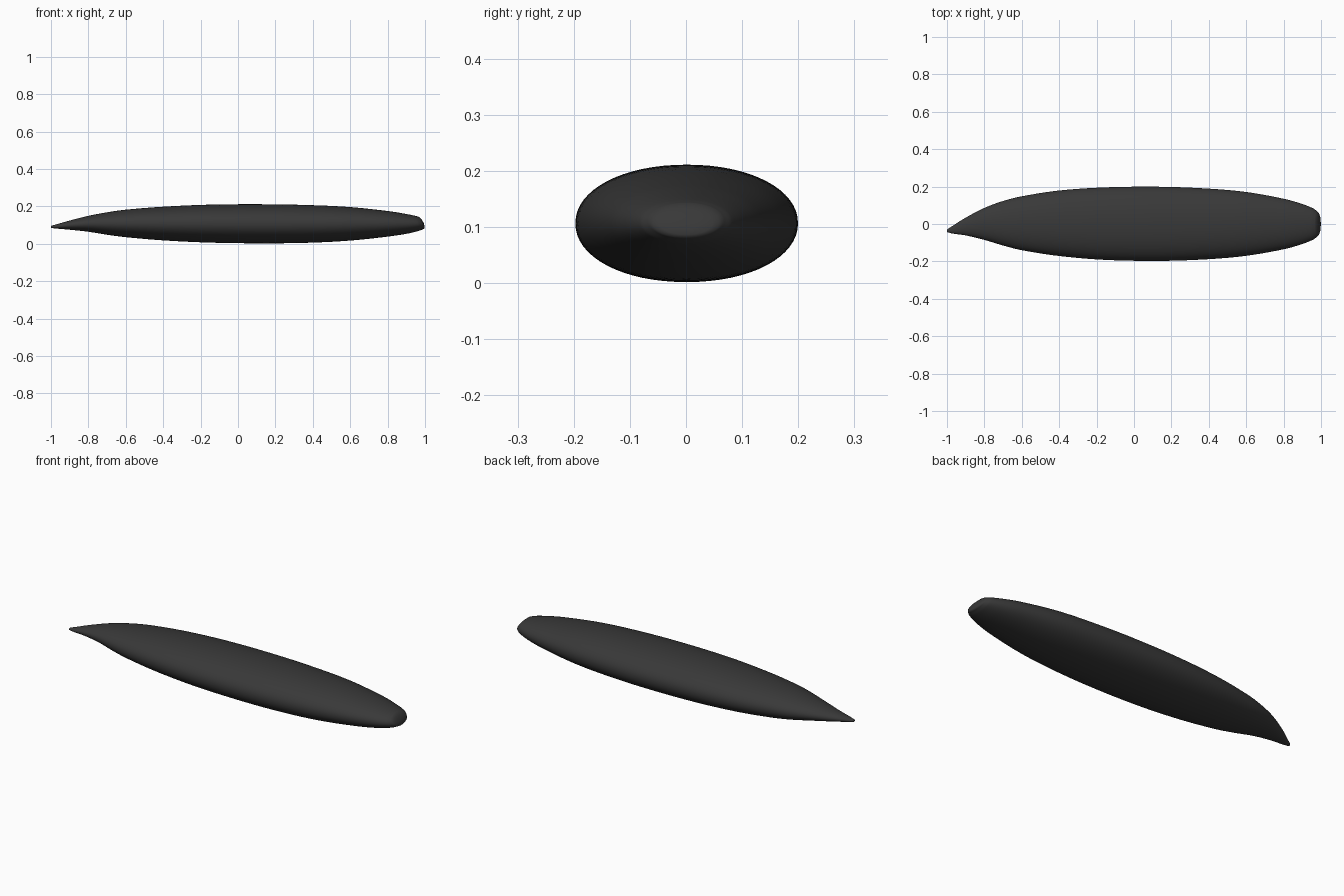
import bpy, bmesh, math

if "Cube" in bpy.data.objects:
    bpy.data.objects.remove(bpy.data.objects["Cube"])

# Stations along the seed: x, y of left edge, y of right edge, bottom z, top z
STATIONS = [
    (-0.998, -0.044, -0.028, 0.084, 0.096),
    (-0.97, -0.051, -0.010, 0.081, 0.104),
    (-0.90, -0.061, 0.034, 0.075, 0.124),
    (-0.80, -0.085, 0.086, 0.064, 0.149),
    (-0.70, -0.115, 0.123, 0.048, 0.168),
    (-0.60, -0.140, 0.148, 0.035, 0.182),
    (-0.40, -0.171, 0.179, 0.018, 0.198),
    (-0.15, -0.192, 0.196, 0.006, 0.209),
    (0.15, -0.197, 0.199, 0.002, 0.211),
    (0.40, -0.188, 0.189, 0.006, 0.206),
    (0.60, -0.170, 0.171, 0.017, 0.196),
    (0.80, -0.135, 0.135, 0.038, 0.175),
    (0.90, -0.107, 0.107, 0.054, 0.160),
    (0.96, -0.082, 0.082, 0.070, 0.149),
    (0.98, -0.066, 0.066, 0.079, 0.143),
]
SIDES, STEPS = 64, 6


def slope(i, c):
    a, b = STATIONS[max(i - 1, 0)], STATIONS[min(i + 1, len(STATIONS) - 1)]
    return (b[c] - a[c]) / (b[0] - a[0])


def blend(i, t):
    """Smooth cubic blend between station i and the next."""
    p, q = STATIONS[i], STATIONS[i + 1]
    h = q[0] - p[0]
    out = [p[0] + h * t]
    for c in range(1, 5):
        out.append((2*t**3 - 3*t**2 + 1) * p[c] + (t**3 - 2*t**2 + t) * h * slope(i, c)
                   + (3*t**2 - 2*t**3) * q[c] + (t**3 - t**2) * h * slope(i + 1, c))
    return out


def power(v):
    return math.copysign(abs(v) ** 0.96, v)


def ring(bm, x, y0, y1, z0, z1):
    # The blunt end leans back towards the top
    lean = 0.35 * max(0, (x - 0.8) / 0.18) ** 2
    yc, zc, ry, rz = (y0 + y1) / 2, (z0 + z1) / 2, (y1 - y0) / 2, (z1 - z0) / 2
    verts = []
    for k in range(SIDES):
        a = 2 * math.pi * k / SIDES
        dz = rz * power(math.sin(a))
        verts.append(bm.verts.new((x - lean * dz, yc + ry * power(math.cos(a)), zc + dz)))
    return verts


bm = bmesh.new()
rings = [ring(bm, *blend(i, s / STEPS)) for i in range(len(STATIONS) - 1) for s in range(STEPS)]
rings.append(ring(bm, *STATIONS[-1]))
# Slightly domed blunt cap
for x, f in ((0.986, 0.9), (0.99, 0.72), (0.992, 0.4)):
    rings.append(ring(bm, x, -0.066 * f, 0.066 * f, 0.109 - 0.031 * f, 0.109 + 0.031 * f))
for a, b in zip(rings, rings[1:]):
    for k in range(SIDES):
        n = (k + 1) % SIDES
        bm.faces.new((a[k], a[n], b[n], b[k]))
# Close both ends
for r, p in ((rings[0], (-1.0, -0.036, 0.09)), (rings[-1], (0.994, 0, 0.109))):
    tip = bm.verts.new(p)
    for k in range(SIDES):
        bm.faces.new((r[k], r[(k + 1) % SIDES], tip))
bmesh.ops.recalc_face_normals(bm, faces=bm.faces)

mesh = bpy.data.meshes.new("seed_body")
bm.to_mesh(mesh)
bm.free()
mesh.shade_smooth()
seed = bpy.data.objects.new("seed_body", mesh)
bpy.context.collection.objects.link(seed)

# Dark husk colour
husk = bpy.data.materials.new("dark_husk")
husk.diffuse_color = (0.04, 0.04, 0.04, 1)
husk.use_nodes = True
husk.node_tree.nodes["Principled BSDF"].inputs["Base Color"].default_value = husk.diffuse_color
mesh.materials.append(husk)
